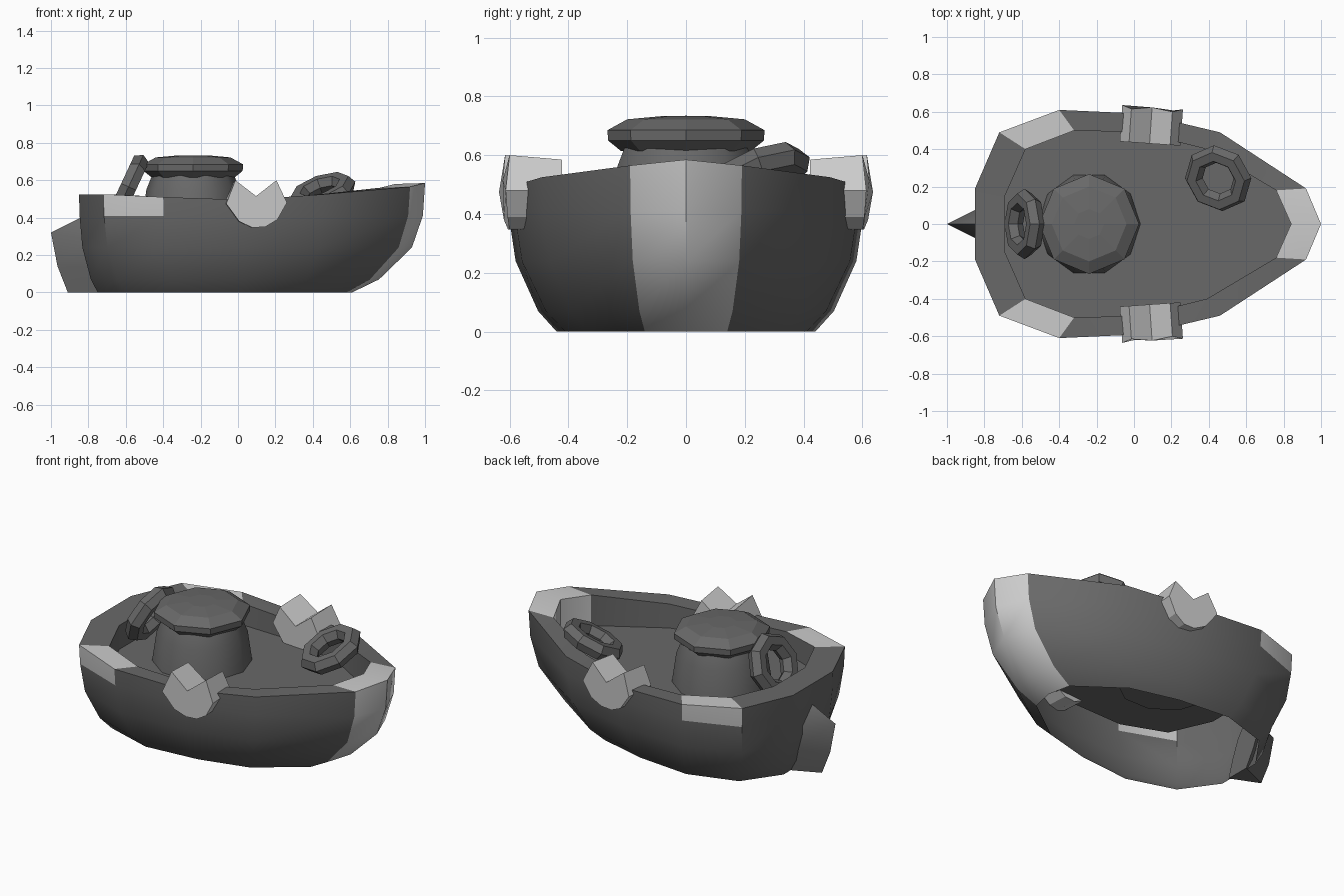
import bpy, math
from mathutils import Vector, Matrix

if "Cube" in bpy.data.objects:
    bpy.data.objects.remove(bpy.data.objects["Cube"])


def material(name, v):
    m = bpy.data.materials.new(name)
    m.diffuse_color = (v, v, v, 1)
    m.use_nodes = True
    m.node_tree.nodes["Principled BSDF"].inputs["Base Color"].default_value = m.diffuse_color
    return m


DARK, LIGHT = material("dark_grey", 0.14), material("light_grey", 0.52)


def make(name, verts, faces, mats=(DARK,), smooth=None):
    me = bpy.data.meshes.new(name)
    me.from_pydata(verts, [], faces)
    for m in mats:
        me.materials.append(m)
    ob = bpy.data.objects.new(name, me)
    bpy.context.collection.objects.link(ob)
    if smooth:
        bpy.ops.object.select_all(action='DESELECT')
        ob.select_set(True)
        bpy.context.view_layer.objects.active = ob
        bpy.ops.object.shade_smooth_by_angle(angle=math.radians(smooth))
    return ob


def loft(rings):
    # quads between successive closed loops of equal size (counter-clockwise, rising)
    n = len(rings[0])
    verts = [v for r in rings for v in r]
    faces = [(k * n + i, k * n + (i + 1) % n, (k + 1) * n + (i + 1) % n, (k + 1) * n + i)
             for k in range(len(rings) - 1) for i in range(n)]
    return verts, faces


# Hull: each station is (rim x, y, z, bottom x, y, inner rim x, y), stern to bow
stations = [
    (-0.85, 0.19, 0.525, -0.75, 0.14, -0.69, 0.15),
    (-0.72, 0.49, 0.525, -0.60, 0.35, -0.58, 0.40),
    (-0.40, 0.61, 0.51, -0.31, 0.44, -0.32, 0.50),
    (0.04, 0.59, 0.495, 0.02, 0.41, 0.03, 0.49),
    (0.46, 0.49, 0.525, 0.31, 0.335, 0.39, 0.40),
    (0.92, 0.19, 0.565, 0.58, 0.14, 0.76, 0.18),
    (1.00, 0.00, 0.585, 0.61, 0.00, 0.84, 0.00),
]
flip = [(s[0], -s[1], s[2], s[3], -s[4], s[5], -s[6]) for s in stations[:-1]]
loop = flip + stations[::-1]
DECK = 0.375
rings = []
for z, f in ((0, 0), (0.07, 0.37), (0.24, 0.82), (0.41, 0.97), (None, 1)):
    rings.append([(s[3] + (s[0] - s[3]) * f, s[4] + (s[1] - s[4]) * f,
                   s[2] if z is None else z) for s in loop])
rings.append([(s[5], s[6], s[2] - 0.005) for s in loop])
rings.append([(s[5], s[6], DECK) for s in loop])
verts, faces = loft(rings)
n = len(loop)
faces.append([6 * n + i for i in range(n)])
hull = make("hull", verts, faces, (DARK, LIGHT), 40)
for p in hull.data.polygons[:6 * n]:
    level, i = divmod(p.index, n)
    bow = i in (5, 6)
    corner = i in (1, n - 3) and level in (3, 4)
    p.material_index = int(bow or corner)

# Rudder wedge on the stern
rv = [(-0.82, 0, 0.41)]
for z, tip, base, w in ((0.29, -1.0, -0.82, 0.09), (0.14, -0.965, -0.78, 0.09), (0, -0.91, -0.74, 0.075)):
    rv += [(tip, 0, 0.32 if z == 0.29 else z), (base, w, z), (base, -w, z)]
rf = [(0, 2, 1), (0, 1, 3), (0, 3, 2), (7, 8, 9)]
for a in (1, 4):
    for i, j in ((0, 1), (1, 2), (2, 0)):
        rf.append((a + j, a + i, a + 3 + i, a + 3 + j))
make("rudder", rv, [q[::-1] if k > 3 else q for k, q in enumerate(rf)], smooth=70)


# Cabin and roof: turned profiles, eight-sided roof
def turned(name, profile, cx, sides, smooth=None):
    rs = [[(cx + r * math.cos(2 * math.pi * i / sides), r * math.sin(2 * math.pi * i / sides), z)
           for i in range(sides)] for r, z in profile]
    v, f = loft(rs)
    f.append([i for i in reversed(range(sides))])
    f.append([(len(rs) - 1) * sides + i for i in range(sides)])
    return make(name, v, f, smooth=smooth)


turned("cabin", [(0.275, DECK - 0.006), (0.25, 0.55), (0.22, 0.625)], -0.24, 10, 40)
turned("cabin_roof", [(0.222, 0.615), (0.265, 0.65), (0.267, 0.685), (0.20, 0.722), (0.08, 0.733)], -0.24, 8)

# Notched oar rests on both rims, bulging slightly on the outer end
notch = [(-0.16, 0.475), (-0.11, 0.6), (0, 0.515), (0.11, 0.6), (0.165, 0.48),
         (0.115, 0.39), (0.05, 0.35), (-0.02, 0.347), (-0.09, 0.38)]
for side, label in ((-1, "front"), (1, "back")):
    c, m = len(notch), Matrix.Rotation(math.radians(-4 * side), 3, 'Z')
    v = []
    for end in (-1, 1):
        outer = end == side
        for x, z in notch:
            y = end * (0.1 - 1.2 * (z - 0.48) ** 2 if outer else 0.095)
            drop = 0 if outer or z < 0.5 else 0.015
            v.append(m @ Vector((x, y, 0)) + Vector((0.09, 0.525 * side, z - drop)))
    f = [list(reversed(range(c))), list(range(c, 2 * c))]
    f += [(i, (i + 1) % c, c + (i + 1) % c, c + i) for i in range(c)]
    make(label + "_oar_rest", v, [list(reversed(q)) for q in f], (LIGHT,))

# Life rings: one on the deck edge, one leaning on the cabin
for name, loc, normal in (("bow_life_ring", (0.45, 0.245, 0.53), (-0.35, -0.40, 1)),
                          ("stern_life_ring", (-0.585, 0, 0.565), (-0.9, 0, 0.42))):
    bpy.ops.mesh.primitive_torus_add(major_segments=8, minor_segments=6,
                                     major_radius=0.138, minor_radius=0.05)
    ring = bpy.context.object
    ring.name = name
    ring.location = loc
    ring.rotation_euler = Vector(normal).to_track_quat('Z', 'Y').to_euler()
    ring.data.materials.append(DARK)
